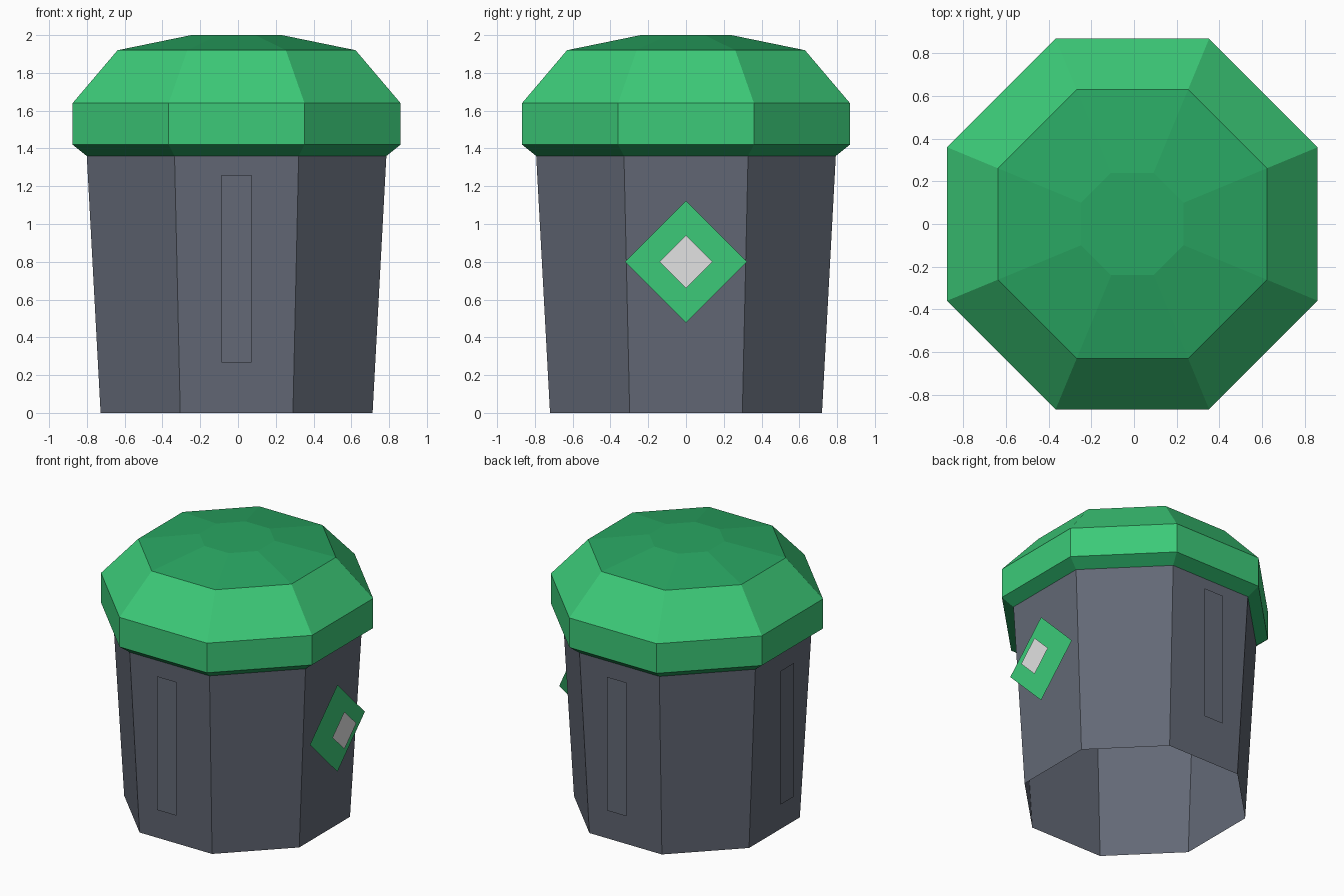
import bpy, bmesh, math
from mathutils import Matrix, Vector

cube = bpy.data.objects.get("Cube")
if cube:
    bpy.data.objects.remove(cube, do_unlink=True)

SIDES = 8
AXIS_X = -0.0075      # the bin axis sits slightly off centre because of the badge


def material(name, rgb):
    m = bpy.data.materials.new(name)
    m.use_nodes = True
    color = (*rgb, 1.0)
    m.diffuse_color = color
    m.node_tree.nodes["Principled BSDF"].inputs["Base Color"].default_value = color
    return m


grey = material("body_grey", (0.125, 0.141, 0.181))
green = material("bright_green", (0.045, 0.591, 0.188))
dark_green = material("dark_green", (0.022, 0.381, 0.122))
white = material("badge_white", (0.76, 0.76, 0.76))


def finish(name, bm, mats):
    mesh = bpy.data.meshes.new(name)
    bm.to_mesh(mesh)
    bm.free()
    for m in mats:
        mesh.materials.append(m)
    obj = bpy.data.objects.new(name, mesh)
    bpy.context.collection.objects.link(obj)
    return obj


def octagon_shell(name, profile, mats, cap_top=False):
    """Stack of octagon rings from (flat-to-axis distance, height) pairs."""
    bm = bmesh.new()
    rings = []
    for apothem, z in profile:
        r = apothem / math.cos(math.pi / SIDES)
        angles = [(i + 0.5) * math.tau / SIDES for i in range(SIDES)]
        rings.append([bm.verts.new((AXIS_X + r * math.cos(a), r * math.sin(a), z))
                      for a in angles])
    for low, high in zip(rings, rings[1:]):
        for i in range(SIDES):
            j = (i + 1) % SIDES
            bm.faces.new((low[i], low[j], high[j], high[i]))
    if cap_top:
        bm.faces.new(rings[-1])
    bm.normal_update()
    return finish(name, bm, mats) if len(mats) == 1 else (bm, mats)


def plate(name, angle, distance, height, outline, mat):
    """Flat upright plate facing outward at the given angle round the axis."""
    bm = bmesh.new()
    turn = Matrix.Rotation(angle, 3, "Z")
    centre = Vector((AXIS_X, 0, height))
    bm.faces.new([bm.verts.new(centre + turn @ Vector((distance, u, v)))
                  for u, v in outline])
    return finish(name, bm, [mat])


# Tapered body, open underneath
octagon_shell("body", [(0.72, 0), (0.793, 1.36)], [grey])

# Lid: bright rim and shoulder, dark underside lip and crown
lid_bm, lid_mats = octagon_shell(
    "lid", [(0.793, 1.36), (0.868, 1.42), (0.868, 1.64), (0.63, 1.92), (0.24, 2.0)],
    [green, dark_green], cap_top=True)
for f in lid_bm.faces:
    z = f.calc_center_median().z
    f.material_index = 1 if z < 1.42 or z > 1.92 else 0
finish("lid", lid_bm, lid_mats)

# Long upright panels on the front, back and right
w, h = 0.08, 0.497
panel = [(-w, -h), (w, -h), (w, h), (-w, h)]
for side, quarter in (("back", 1), ("right", 2), ("front", 3)):
    plate(side + "_panel", quarter * math.pi / 2, 0.825, 0.763, panel, grey)


# Diamond badge on the left side
def diamond(s):
    return [(-s, 0), (0, -s), (s, 0), (0, s)]


plate("badge_backing", 0, 0.825, 0.80, diamond(0.323), green)
plate("badge_centre", 0, 0.8825, 0.80, diamond(0.14), white)
